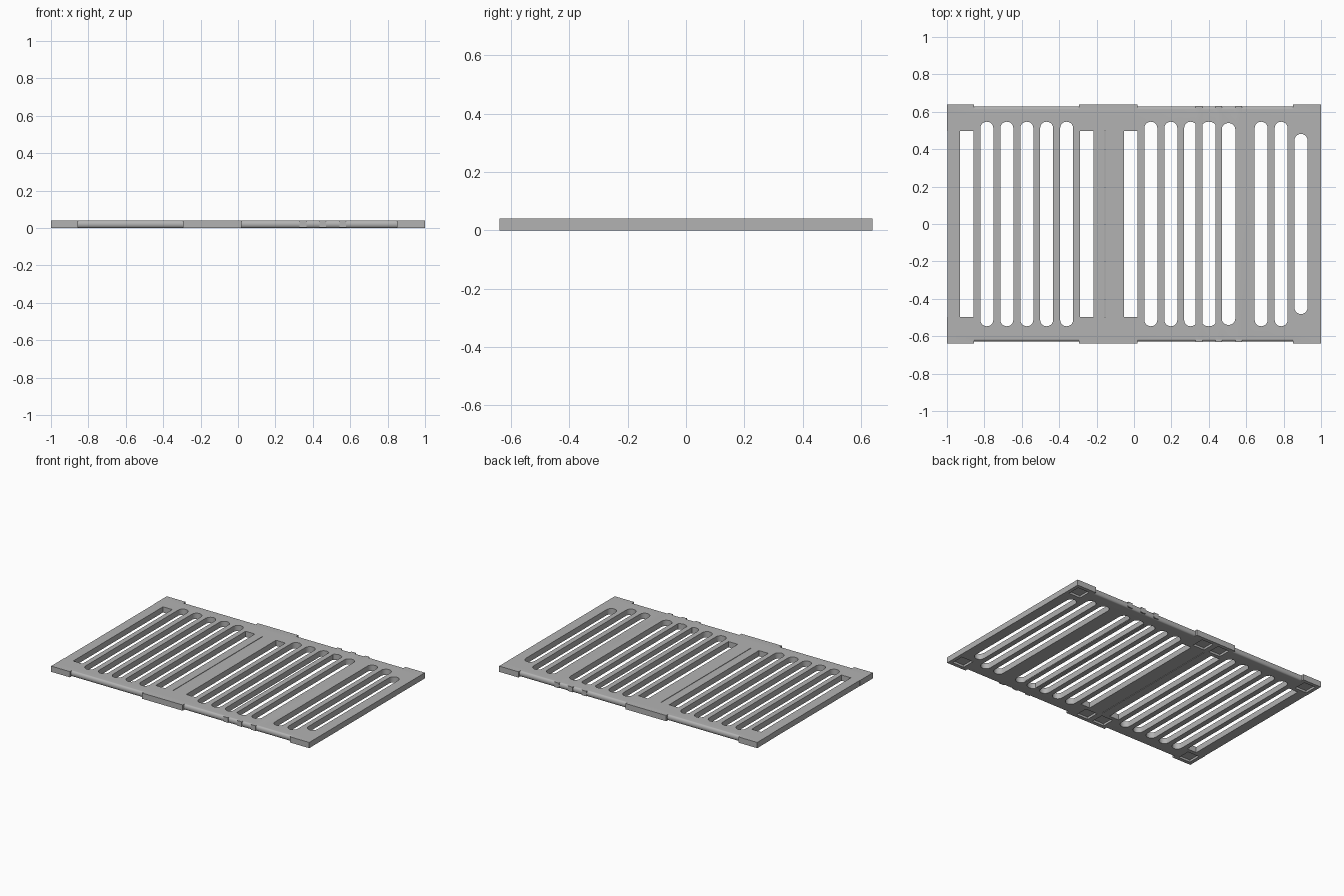
import bpy
import bmesh
import math
from mathutils import Matrix, Vector

cube = bpy.data.objects.get("Cube")
if cube:
    bpy.data.objects.remove(cube, do_unlink=True)

HEIGHT = 0.04
HALF_DEPTH = 0.64
RAIL_DEPTH = 0.615
SEAM = -0.155

grey = bpy.data.materials.new("plain_grey")
grey.use_nodes = True
colour = (0.45, 0.45, 0.45, 1)
grey.diffuse_color = colour
grey.node_tree.nodes["Principled BSDF"].inputs["Base Color"].default_value = colour


def add_prism(bm, points, move):
    """Extrude a closed outline of 3D points along a vector."""
    face = bm.faces.new([bm.verts.new(p) for p in points])
    extruded = bmesh.ops.extrude_face_region(bm, geom=[face])["geom"]
    verts = [v for v in extruded if isinstance(v, bmesh.types.BMVert)]
    bmesh.ops.translate(bm, vec=move, verts=verts)


def add_box(bm, x0, x1, y0, y1, z0, z1):
    size = Matrix.Diagonal((x1 - x0, y1 - y0, z1 - z0, 1))
    centre = Vector((x0 + x1, y0 + y1, z0 + z1)) / 2
    bmesh.ops.create_cube(bm, size=1, matrix=Matrix.Translation(centre) @ size)


def add_slot(bm, x, half_width, half_length, steps=10):
    """Vertical cutter with half-round ends."""
    points = []
    for side in (1, -1):
        for i in range(steps + 1):
            a = math.pi * i / steps
            points.append((x + side * half_width * math.cos(a),
                           side * (half_length - half_width + half_width * math.sin(a)),
                           -0.02))
    add_prism(bm, points, (0, 0, HEIGHT + 0.04))


def make_object(name, bm, cutter=False):
    bmesh.ops.recalc_face_normals(bm, faces=bm.faces)
    mesh = bpy.data.meshes.new(name)
    bm.to_mesh(mesh)
    bm.free()
    mesh.materials.append(grey)
    obj = bpy.data.objects.new(name, mesh)
    bpy.context.collection.objects.link(obj)
    if cutter:
        obj.hide_render = True
        obj.hide_set(True)
    return obj


def combine(target, other, operation):
    mod = target.modifiers.new(other.name, "BOOLEAN")
    mod.operation = operation
    mod.solver = "EXACT"
    mod.use_self = True
    mod.object = other


# Slab with rounded long edges
bm = bmesh.new()
profile = []
for side in (1, -1):
    for i in range(13):
        a = side * (math.pi / 2 - math.pi * i / 12)
        profile.append((-1, side * (RAIL_DEPTH + 0.014 * math.cos(a)),
                        HEIGHT / 2 * (1 + math.sin(a))))
add_prism(bm, profile, (2, 0, 0))
plate = make_object("slotted_plate", bm)

# Square blocks at the ends and middle of the long edges
bm = bmesh.new()
for x0, x1 in ((-1, -0.855), (-0.295, 0.02), (0.85, 1)):
    for side in (-1, 1):
        ys = sorted((side * 0.58, side * HALF_DEPTH))
        add_box(bm, x0, x1, *ys, 0, HEIGHT)
blocks = make_object("edge_blocks", bm, True)

# Through slots: round-ended and square-ended
bm = bmesh.new()
for x in (-0.787, -0.68, -0.573, -0.467, -0.36, 0.09, 0.197, 0.68, 0.787):
    add_slot(bm, x, 0.035, 0.547)
add_slot(bm, 0.303, 0.035, 0.547)
add_slot(bm, 0.4, 0.05, 0.547)
add_slot(bm, 0.505, 0.037, 0.54)
add_slot(bm, 0.893, 0.035, 0.482)
for x in (-0.893, -0.253, -0.017):
    add_box(bm, x - 0.036, x + 0.036, -0.497, 0.497, -0.02, HEIGHT + 0.02)
# Thin seam between the halves and matching shallow relief on the end
for x in (SEAM, -1):
    add_box(bm, x - 0.002, x + 0.002, -0.497, 0.497, -0.02, HEIGHT + 0.02)
slots = make_object("slot_cutters", bm, True)

# Square foot sockets under the corners of each half
bm = bmesh.new()
for x in (-0.93, SEAM - 0.065, SEAM + 0.065, 0.93):
    for y in (-0.57, 0.57):
        add_box(bm, x - 0.045, x + 0.045, y - 0.045, y + 0.045, -0.02, 0.015)
sockets = make_object("socket_cutters", bm, True)

# Cross bars whose ends stand out along the rails
bm = bmesh.new()
for x in (0.347, 0.453, 0.56):
    add_box(bm, x - 0.018, x + 0.018, -0.632, 0.632, 0.004, HEIGHT)
bars = make_object("cross_bars", bm, True)

for part, operation in ((blocks, "UNION"), (slots, "DIFFERENCE"),
                        (bars, "UNION"), (sockets, "DIFFERENCE")):
    combine(plate, part, operation)

# Bake the solid and remove the helpers
bpy.context.view_layer.objects.active = plate
plate.select_set(True)
for mod in list(plate.modifiers):
    bpy.ops.object.modifier_apply(modifier=mod.name)
for part in (blocks, slots, bars, sockets):
    bpy.data.objects.remove(part, do_unlink=True)
bpy.ops.object.shade_smooth_by_angle(angle=math.radians(35))
